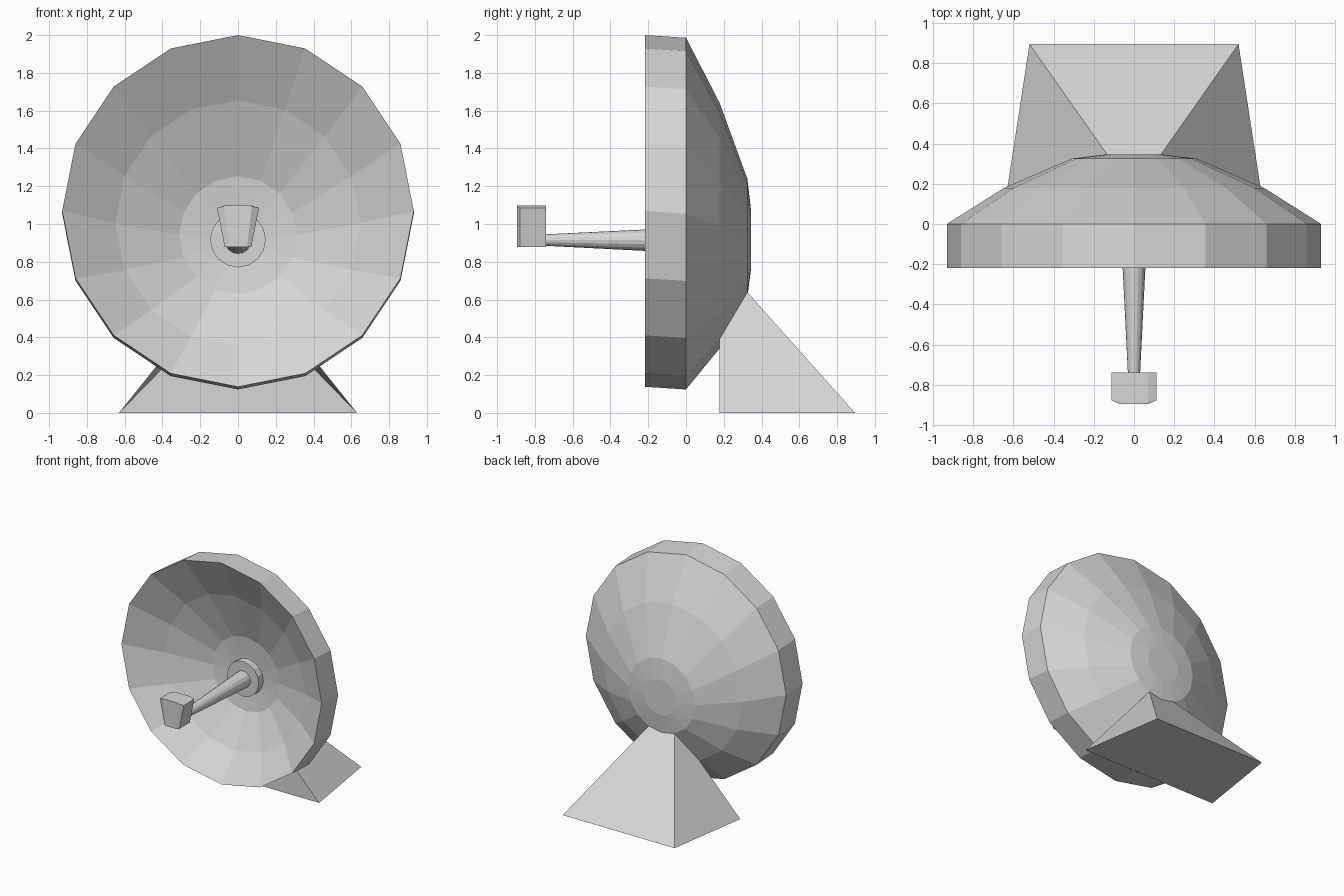
import bpy
import bmesh
from math import sin, cos, tau

cube = bpy.data.objects.get("Cube")
if cube:
    bpy.data.objects.remove(cube)

grey = bpy.data.materials.new("light_grey")
grey.use_nodes = True
grey.diffuse_color = (0.68, 0.68, 0.68, 1)
grey.node_tree.nodes["Principled BSDF"].inputs["Base Color"].default_value = (0.68, 0.68, 0.68, 1)


def finish(name, bm):
    bmesh.ops.recalc_face_normals(bm, faces=bm.faces)
    mesh = bpy.data.meshes.new(name)
    bm.to_mesh(mesh)
    bm.free()
    mesh.materials.append(grey)
    obj = bpy.data.objects.new(name, mesh)
    bpy.context.collection.objects.link(obj)
    return obj


def ring(y, z, r, n=16):
    """Upright circle facing the front."""
    return [(r * sin(tau * i / n), y, z + r * cos(tau * i / n)) for i in range(n)]


def loft(name, rings):
    """Skin a row of equal-sized rings and cap both ends."""
    bm = bmesh.new()
    loops = [[bm.verts.new(p) for p in pts] for pts in rings]
    n = len(loops[0])
    for a, b in zip(loops, loops[1:]):
        for i in range(n):
            j = (i + 1) % n
            bm.faces.new((a[i], a[j], b[j], b[i]))
    bm.faces.new(loops[0])
    bm.faces.new(loops[-1])
    return finish(name, bm)


def bowl(y):
    """Bowl rings from rim to centre; the centre drops towards the back."""
    return [ring(y, 1.055, 0.931), ring(y + 0.178, 0.991, 0.65),
            ring(y + 0.325, 0.927, 0.312), ring(y + 0.345, 0.917, 0.15)]


# Dish: thick bowl, the front skin matching the back one moved forward
DEPTH = 0.218
back_skin = bowl(0)
front_skin = [[(x, y, z + 0.014) for x, y, z in pts] for pts in bowl(-DEPTH)]
loft("dish", front_skin[::-1] + back_skin)

# Hub and tapered feed arm
loft("hub", [ring(0.128, 0.917, 0.147), ring(0.065, 0.917, 0.147)])
loft("feed_arm", [ring(0.07, 0.914, 0.071), ring(-0.75, 0.915, 0.03)])


# Feed horn: wider at the top, crowned, with chamfered front corners
def horn_ring(y, bottom, side, z_side):
    half = [(bottom, y, 0.877), (side, y, z_side), (0.07, y, 1.098)]
    return half + [(-x, y, z) for x, y, z in reversed(half)]


loft("feed_horn", [horn_ring(-0.895, 0.048, 0.073, 1.094),
                   horn_ring(-0.878, 0.07, 0.111, 1.085),
                   horn_ring(-0.74, 0.07, 0.111, 1.085)])

# Base: wedge foot whose top is fitted to the underside of the dish
bm = bmesh.new()
low, mid_r, mid_l = (bm.verts.new(back_skin[1][i]) for i in (8, 7, 9))
top, top_r, top_l = (bm.verts.new(back_skin[2][i]) for i in (8, 7, 9))
front_r, front_l = (bm.verts.new((s * 0.63, 0.178, 0)) for s in (1, -1))
back_r, back_l = (bm.verts.new((s * 0.52, 0.895, 0)) for s in (1, -1))
bm.faces.new((front_l, front_r, back_r, back_l))
bm.faces.new((front_l, front_r, mid_r, low, mid_l))
bm.faces.new((back_l, back_r, top_r, top, top_l))
for f, b, m, t in ((front_r, back_r, mid_r, top_r), (front_l, back_l, mid_l, top_l)):
    bm.faces.new((f, b, t, m))
    bm.faces.new((low, m, t, top))
finish("base", bm)
